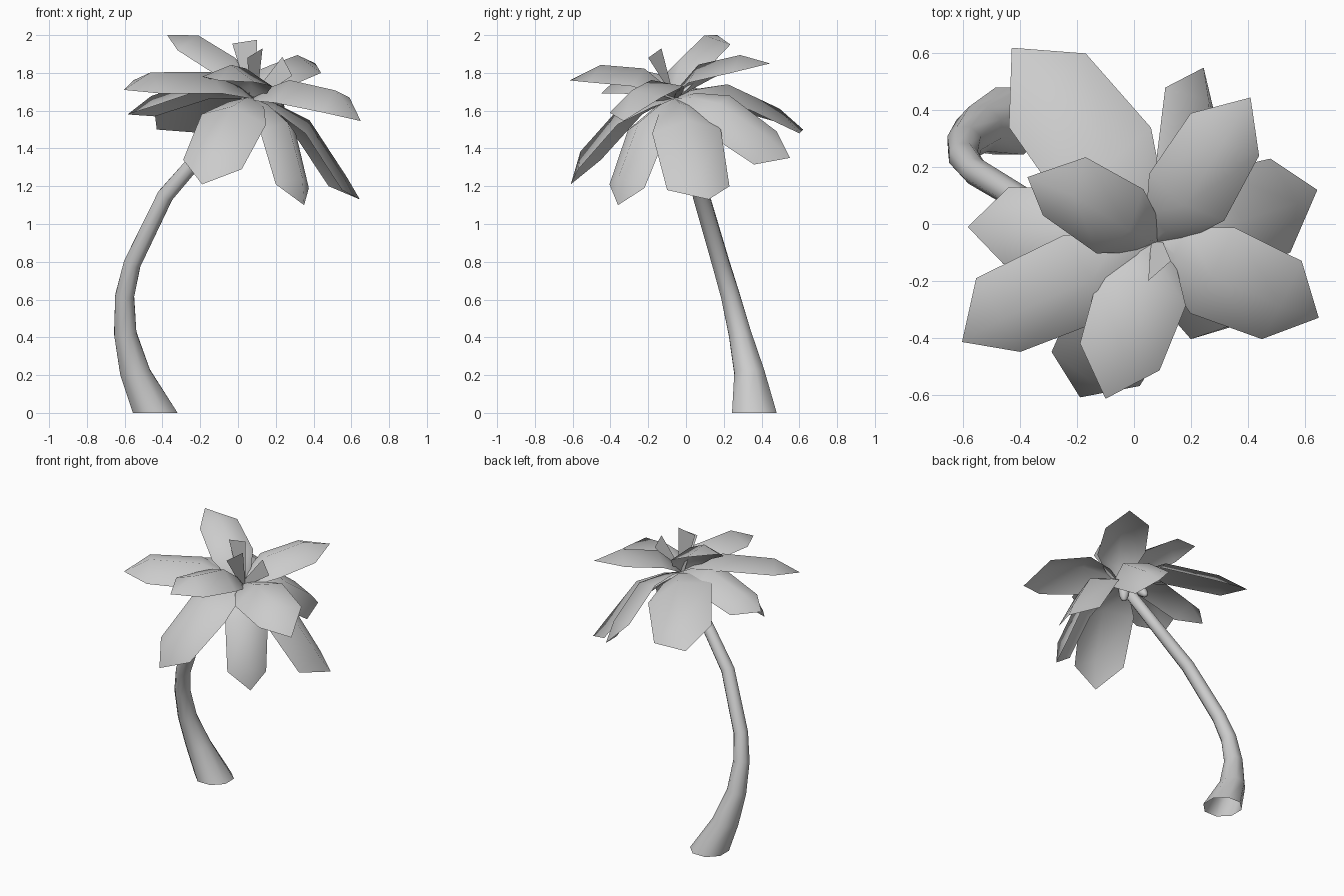
import bpy, bmesh, math
from mathutils import Vector

cube = bpy.data.objects.get("Cube")
if cube:
    bpy.data.objects.remove(cube, do_unlink=True)

grey = bpy.data.materials.new("plain_grey")
grey.use_nodes = True
grey.diffuse_color = (0.6, 0.6, 0.6, 1)
grey.node_tree.nodes["Principled BSDF"].inputs["Base Color"].default_value = (0.6, 0.6, 0.6, 1)

CROWN = Vector((0.08, -0.06, 1.66))


def finish(bm, name, smooth=True):
    """Turn a bmesh into a named, coloured object."""
    mesh = bpy.data.meshes.new(name)
    for face in bm.faces:
        face.smooth = smooth
    bm.to_mesh(mesh)
    bm.free()
    mesh.materials.append(grey)
    obj = bpy.data.objects.new(name, mesh)
    bpy.context.collection.objects.link(obj)
    return obj


def skin(bm, rows, closed=False):
    """Join neighbouring rows of vertices with quads."""
    for low, high in zip(rows, rows[1:]):
        count = len(low)
        for i in range(count if closed else count - 1):
            j = (i + 1) % count
            bm.faces.new((low[i], low[j], high[j], high[i]))


# Trunk: tapering tube along a bent path, open at the foot
def build_trunk(path, sides=8):
    bm = bmesh.new()
    points = [Vector(p[:3]) for p in path]
    rings = []
    for i, (point, data) in enumerate(zip(points, path)):
        before, after = points[max(i - 1, 0)], points[min(i + 1, len(points) - 1)]
        along = Vector((0, 0, 1)) if i == 0 else (after - before).normalized()
        if i == 1:
            along = (along + Vector((0, 0, 1))).normalized()
        across = Vector((0, 1, 0)).cross(along).normalized()
        other = along.cross(across)
        ring = []
        for k in range(sides):
            a = math.tau * (k + 0.5) / sides
            ring.append(bm.verts.new(point + data[3] * (across * math.cos(a) + other * math.sin(a))))
        rings.append(ring)
    skin(bm, rings, closed=True)
    bm.faces.new(rings[-1])
    finish(bm, "trunk")


build_trunk([
    (-0.438, 0.362, 0, 0.128),
    (-0.545, 0.335, 0.215, 0.086),
    (-0.597, 0.285, 0.42, 0.064),
    (-0.6, 0.235, 0.62, 0.054),
    (-0.56, 0.185, 0.79, 0.049),
    (-0.385, 0.08, 1.15, 0.046),
    (-0.22, 0.03, 1.34, 0.042),
    (0.05, -0.05, 1.65, 0.036),
])


# Fronds: arched blades given by the tip and the two shoulders beside it
def build_frond(name, tip, left, right, lift, bow):
    tip, left, right = Vector(tip), Vector(left), Vector(right)
    middle = (left + right) / 2
    half = (right - left) / 2
    normal = half.cross(middle - CROWN).normalized()
    if normal.z < 0:
        normal.negate()
    bm = bmesh.new()
    rows = []
    # along the blade: position, width, bow and ridge height
    for t, width, bend, ridge in ((0, 0.1, 0, 0.1), (0.15, 0.6, 0.5, 0.5),
                                  (0.45, 1.1, 1, 1), (1, 1, 0, 1)):
        centre = CROWN.lerp(middle, t) + normal * bow * bend
        rows.append([bm.verts.new(centre - half * width),
                     bm.verts.new(centre + normal * lift * ridge),
                     bm.verts.new(centre + half * width)])
    skin(bm, rows)
    end = bm.verts.new(tip)
    a, b, c = rows[-1]
    bm.faces.new((a, b, end))
    bm.faces.new((b, c, end))
    bmesh.ops.recalc_face_normals(bm, faces=bm.faces)
    if sum((f.normal.dot(normal) for f in bm.faces)) < 0:
        bmesh.ops.reverse_faces(bm, faces=bm.faces)
    finish(bm, name)


upper_fronds = {
    "top_frond": ((-0.375, 0.165, 2), (-0.32, 0.03, 1.92), (-0.17, 0.235, 1.95)),
    "front_frond": ((-0.1, -0.615, 1.76), (-0.19, -0.42, 1.78), (0.09, -0.515, 1.75)),
    "back_left_frond": ((0.41, 0.445, 1.85), (0.2, 0.39, 1.84), (0.44, 0.24, 1.8)),
    "front_right_frond": ((-0.605, -0.415, 1.71), (-0.555, -0.19, 1.76), (-0.4, -0.45, 1.69)),
    "front_left_frond": ((0.65, -0.33, 1.545), (0.59, -0.13, 1.67), (0.45, -0.405, 1.59)),
}
lower_fronds = {
    "right_frond": ((-0.585, -0.01, 1.58), (-0.44, 0.13, 1.57), (-0.46, -0.14, 1.62)),
    "back_right_frond": ((-0.43, 0.62, 1.5), (-0.44, 0.34, 1.58), (-0.17, 0.6, 1.48)),
    "back_frond": ((0.245, 0.55, 1.35), (0.11, 0.48, 1.49), (0.29, 0.36, 1.315)),
    "left_frond": ((0.645, 0.12, 1.13), (0.48, 0.23, 1.2), (0.55, -0.1, 1.18)),
    "front_left_low_frond": ((0.35, -0.36, 1.1), (0.375, -0.22, 1.19), (0.2, -0.405, 1.21)),
    "front_low_frond": ((-0.19, -0.61, 1.21), (-0.29, -0.45, 1.34), (0.02, -0.57, 1.29)),
}
for group, lift, bow in ((upper_fronds, 0.08, 0.04), (lower_fronds, 0.085, 0.06)):
    for name, corners in group.items():
        build_frond(name, *corners, lift, bow)


# Young shoots: small flat blades widening upwards from the crown
def build_shoot(name, left, right):
    bm = bmesh.new()
    foot = Vector((0.02, 0, 0))
    bm.faces.new([bm.verts.new(p) for p in (CROWN - foot, CROWN + foot, Vector(right), Vector(left))])
    finish(bm, name, smooth=False)


build_shoot("right_shoot", (-0.03, CROWN.y, 1.955), (0.1, CROWN.y, 1.975))
build_shoot("front_shoot", (0.05, -0.2, 1.88), (0.13, -0.13, 1.93))
build_shoot("left_shoot", (0.235, CROWN.y, 1.885), (0.287, CROWN.y, 1.785))


# Fruit: long drops hanging under the crown
def build_fruit(name, place, lean):
    bm = bmesh.new()
    bmesh.ops.create_uvsphere(bm, u_segments=8, v_segments=6, radius=1)
    obj = finish(bm, name)
    obj.scale = (0.036, 0.036, 0.08)
    obj.location = place
    obj.rotation_euler = lean


build_fruit("left_fruit", (0.1, 0.02, 1.56), (0, 0, 0))
build_fruit("back_fruit", (0.01, 0.07, 1.58), (0.6, 0.3, 0))
